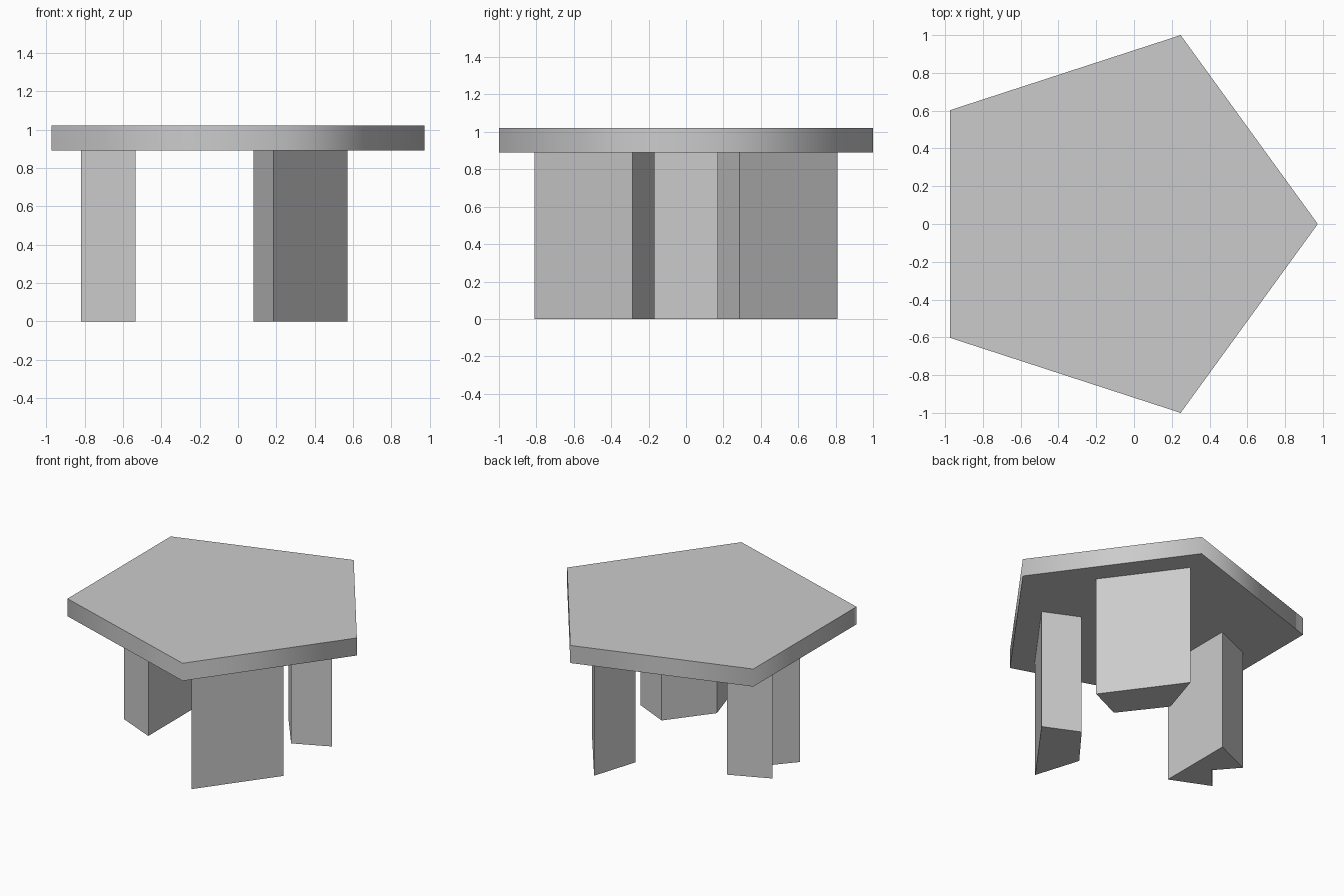
import bpy, bmesh, math

if "Cube" in bpy.data.objects:
    bpy.data.objects.remove(bpy.data.objects["Cube"])


def prism(name, outline, z0, z1):
    """Extrude a plan outline between two heights."""
    bm = bmesh.new()
    face = bm.faces.new([bm.verts.new((x, y, z0)) for x, y in outline])
    ext = bmesh.ops.extrude_face_region(bm, geom=[face])
    for v in ext["geom"]:
        if isinstance(v, bmesh.types.BMVert):
            v.co.z = z1
    bmesh.ops.recalc_face_normals(bm, faces=bm.faces)
    mesh = bpy.data.meshes.new(name)
    bm.to_mesh(mesh)
    bm.free()
    obj = bpy.data.objects.new(name, mesh)
    bpy.context.collection.objects.link(obj)
    return obj


UNDERSIDE, TOP = 0.89, 1.02

# five-sided table top, with softly shaded rim and sharp top and bottom edges
top = prism("table_top", [(0.973, 0), (0.247, 1), (-0.973, 0.603),
                          (-0.973, -0.603), (0.247, -1)], UNDERSIDE, TOP)
bpy.context.view_layer.objects.active = top
top.select_set(True)
bpy.ops.object.shade_smooth_by_angle(angle=math.radians(80))

# tapered legs set parallel to the two right-hand edges
for name, side in (("front_leg", -1), ("back_leg", 1)):
    plan = [(0.57, 0.285), (0.185, 0.81), (0.08, 0.476), (0.317, 0.168)]
    prism(name, [(x, y * side) for x, y in plan], 0, UNDERSIDE)

# left leg, wide on the inside with a V notch on the outside
prism("left_leg", [(-0.535, -0.285), (-0.535, 0.285), (-0.82, 0.16),
                   (-0.68, 0), (-0.82, -0.16)], 0, UNDERSIDE)
